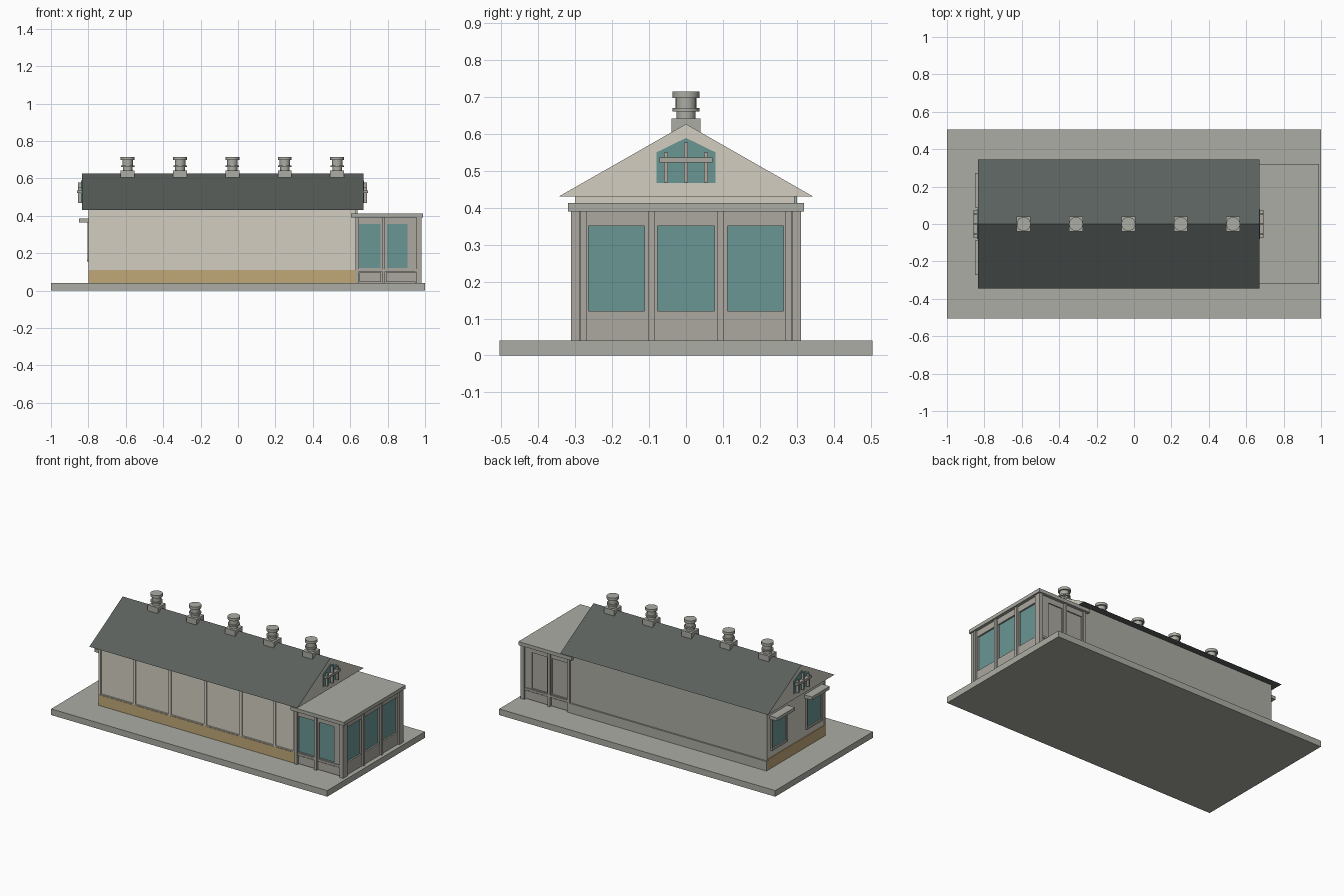
import bpy, bmesh, math
from mathutils import Matrix

if "Cube" in bpy.data.objects:
    bpy.data.objects.remove(bpy.data.objects["Cube"])


def material(name, r, g, b):
    m = bpy.data.materials.new(name)
    m.diffuse_color = [((c / 255 + 0.055) / 1.055) ** 2.4 for c in (r, g, b)] + [1]
    m.use_nodes = True
    m.node_tree.nodes["Principled BSDF"].inputs["Base Color"].default_value = m.diffuse_color
    return m


STONE = material("stone grey", 171, 172, 163)
TRIM = material("warm grey trim", 171, 168, 160)
CREAM = material("cream plaster", 210, 206, 192)
TAN = material("tan plinth", 192, 168, 120)
ROOF = material("dark slate", 90, 96, 93)
GLASS = material("teal glass", 105, 150, 148)


def finish(name, bm, *mats):
    bmesh.ops.recalc_face_normals(bm, faces=bm.faces)
    me = bpy.data.meshes.new(name)
    bm.to_mesh(me)
    bm.free()
    for m in mats:
        me.materials.append(m)
    ob = bpy.data.objects.new(name, me)
    bpy.context.collection.objects.link(ob)
    return ob


def boxes(name, mat, *items):
    """One object from boxes given as (x0, x1, y0, y1, z0, z1)."""
    bm = bmesh.new()
    for x0, x1, y0, y1, z0, z1 in items:
        mx = (Matrix.Translation(((x0 + x1) / 2, (y0 + y1) / 2, (z0 + z1) / 2))
              @ Matrix.Diagonal((x1 - x0, y1 - y0, z1 - z0, 1)))
        bmesh.ops.create_cube(bm, size=1, matrix=mx)
    return finish(name, bm, mat)


def prism(name, profile, x0, x1, *mats):
    """Extrude a (y, z) profile along x."""
    bm = bmesh.new()
    a = [bm.verts.new((x0, y, z)) for y, z in profile]
    b = [bm.verts.new((x1, y, z)) for y, z in profile]
    bm.faces.new(a)
    bm.faces.new(b)
    for i in range(len(a)):
        j = (i + 1) % len(a)
        bm.faces.new((a[i], a[j], b[j], b[i]))
    return finish(name, bm, *mats)


# Ground slab
boxes("base_slab", STONE, (-1, 1, -0.505, 0.505, 0, 0.04))

# Main hall: wall core, tan plinth, pilasters, plain back wall with ledge
boxes("hall_walls", CREAM, (-0.795, 0.63, -0.293, 0.295, 0.04, 0.432))
boxes("plinth", TAN, (-0.80, 0.635, -0.302, 0.295, 0.04, 0.11))
step = 0.2355 + 0.0255
bars = [(x - 0.008, x + 0.008, -0.301, -0.29, 0.11, 0.432)
        for x in [-0.792, -0.54, -0.283, -0.026, 0.23, 0.474, 0.622]]
boxes("front_pilasters", CREAM, *bars)
boxes("front_sill", CREAM, (-0.80, 0.63, -0.299, -0.29, 0.11, 0.116))
boxes("back_wall", STONE, (-0.797, 0.64, 0.293, 0.30, 0.04, 0.432))
boxes("back_ledge", STONE, (-0.80, 0.645, 0.295, 0.31, 0.04, 0.102))

# Gabled roof with cream gable ends
roof = prism("gable_roof", [(-0.345, 0.43), (0.345, 0.43), (0, 0.627)],
             -0.835, 0.67, ROOF, CREAM)
for p in roof.data.polygons:
    p.material_index = 1 if abs(p.normal.x) > 0.9 else 0

# Gable windows: five-sided glass with projecting bars, at both ends
for side, end, s in (("left", -0.835, -1), ("right", 0.67, 1)):
    prism(f"{side}_gable_glass",
          [(-0.08, 0.467), (0.08, 0.467), (0.08, 0.55), (0, 0.589), (-0.08, 0.55)],
          end - 0.002 * s, end + 0.004 * s, GLASS)

    def span(depth):
        return tuple(sorted((end, end + depth * s)))
    boxes(f"{side}_gable_bars", TRIM,
          *[(*span(0.021), y - 0.005, y + 0.005, 0.468, top)
            for y, top in ((-0.054, 0.55), (0, 0.577), (0.054, 0.55))],
          (*span(0.026), -0.072, 0.072, 0.522, 0.536))

# Roof vents: square foot and turned stack with collars
stack = [(0, 0.63), (0.026, 0.63), (0.026, 0.66), (0.036, 0.66), (0.036, 0.67),
         (0.028, 0.67), (0.028, 0.697), (0.037, 0.697), (0.037, 0.715), (0, 0.715)]
for i in range(5):
    x = -0.59 + 0.28 * i
    boxes(f"vent_foot_{i + 1}", STONE, (x - 0.037, x + 0.037, -0.039, 0.039, 0.59, 0.642))
    bm = bmesh.new()
    vs = [bm.verts.new((x + r, 0, z)) for r, z in stack]
    es = [bm.edges.new(e) for e in zip(vs, vs[1:])]
    bmesh.ops.spin(bm, geom=vs + es, cent=(x, 0, 0), axis=(0, 0, 1),
                   angle=2 * math.pi, steps=20)
    bmesh.ops.remove_doubles(bm, verts=bm.verts, dist=0.0005)
    vent = finish(f"vent_stack_{i + 1}", bm, STONE)
    bpy.context.view_layer.objects.active = vent
    vent.select_set(True)
    bpy.ops.object.shade_smooth_by_angle(angle=math.radians(35))
    vent.select_set(False)

# End wall windows with frames and canopies
for side, y in (("front", -0.18), ("back", 0.18)):
    boxes(f"{side}_end_glass", GLASS, (-0.799, -0.79, y - 0.07, y + 0.07, 0.165, 0.365))
    boxes(f"{side}_end_frame", TRIM,
          (-0.805, -0.79, y - 0.08, y - 0.068, 0.155, 0.37),
          (-0.805, -0.79, y + 0.068, y + 0.08, 0.155, 0.37),
          (-0.808, -0.79, y - 0.08, y + 0.08, 0.155, 0.167))
    boxes(f"{side}_end_canopy", STONE, (-0.85, -0.79, y - 0.092, y + 0.092, 0.365, 0.386))

# Glazed annex: core and flat roof
boxes("annex_core", TRIM, (0.625, 0.957, -0.29, 0.29, 0.04, 0.395))
boxes("annex_roof", STONE, (0.605, 0.99, -0.32, 0.32, 0.39, 0.413))

# Annex end: surround, three panes and posts
panes = [(-0.264, -0.113), (-0.077, 0.077), (0.113, 0.264)]
boxes("annex_end_surround", TRIM,
      (0.95, 0.97, -0.30, 0.30, 0.04, 0.12), (0.95, 0.97, -0.30, 0.30, 0.35, 0.392),
      *[(0.95, 0.97, a, b, 0.12, 0.35)
        for a, b in ((-0.30, -0.264), (-0.113, -0.077), (0.077, 0.113), (0.264, 0.30))])
boxes("annex_end_glass", GLASS, *[(0.955, 0.96, a, b, 0.12, 0.35) for a, b in panes])
boxes("annex_end_posts", TRIM,
      *[(0.96, 0.98, y - w, y + w, 0.04, 0.392)
        for y, w in ((-0.278, 0.009), (-0.093, 0.008), (0.093, 0.008), (0.278, 0.009))])
boxes("annex_corner_posts", TRIM,
      *[(0.955, 0.98, min(s * 0.288, s * 0.312), max(s * 0.288, s * 0.312), 0.04, 0.392)
        for s in (-1, 1)])

# Annex sides: glazed at the front, blank panels at the back
for side, s in (("front", -1), ("back", 1)):
    def layer(x0, x1, depth, z0, z1):
        return (x0, x1, *sorted((s * 0.28, s * depth)), z0, z1)
    boxes(f"annex_{side}_surround", TRIM,
          layer(0.64, 0.96, 0.30, 0.355, 0.392), layer(0.64, 0.96, 0.30, 0.10, 0.12),
          *[layer(a, b, 0.30, 0.12, 0.355)
            for a, b in ((0.635, 0.648), (0.762, 0.797), (0.905, 0.96))])
    boxes(f"annex_{side}_panes", GLASS if s < 0 else TRIM,
          layer(0.648, 0.762, 0.293, 0.12, 0.355), layer(0.797, 0.905, 0.293, 0.12, 0.355))
    boxes(f"annex_{side}_posts", TRIM,
          layer(0.628, 0.646, 0.31, 0.04, 0.392), layer(0.769, 0.787, 0.31, 0.04, 0.392))
    boxes(f"annex_{side}_rail", TRIM, layer(0.64, 0.96, 0.306, 0.102, 0.116))
    boxes(f"annex_{side}_lower_panels", TRIM,
          layer(0.65, 0.764, 0.302, 0.045, 0.098), layer(0.792, 0.952, 0.302, 0.045, 0.098))
